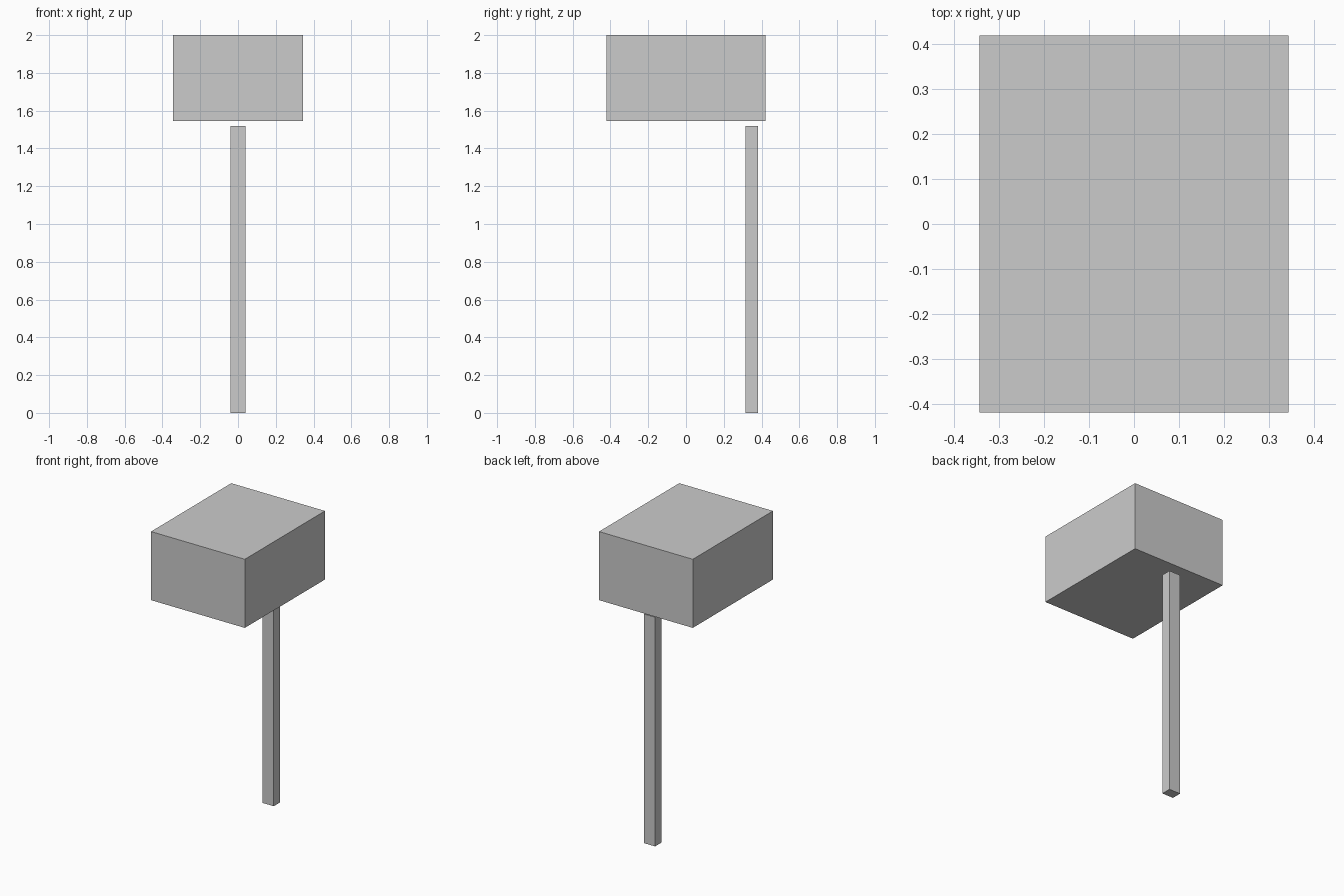
import bpy

if "Cube" in bpy.data.objects:
    bpy.data.objects.remove(bpy.data.objects["Cube"])


def box(name, lo, hi):
    """Axis-aligned box between two corners."""
    centre = [(a + b) / 2 for a, b in zip(lo, hi)]
    bpy.ops.mesh.primitive_cube_add(size=1, location=centre)
    obj = bpy.context.object
    obj.name = name
    obj.scale = [b - a for a, b in zip(lo, hi)]
    bpy.ops.object.transform_apply(location=False, rotation=False, scale=True)
    return obj


# Large block on top
box("head_block", (-0.344, -0.42, 1.545), (0.344, 0.42, 2.0))

# Thin upright near the back, ending just below the block
box("support_post", (-0.041, 0.316, 0.0), (0.041, 0.382, 1.52))
